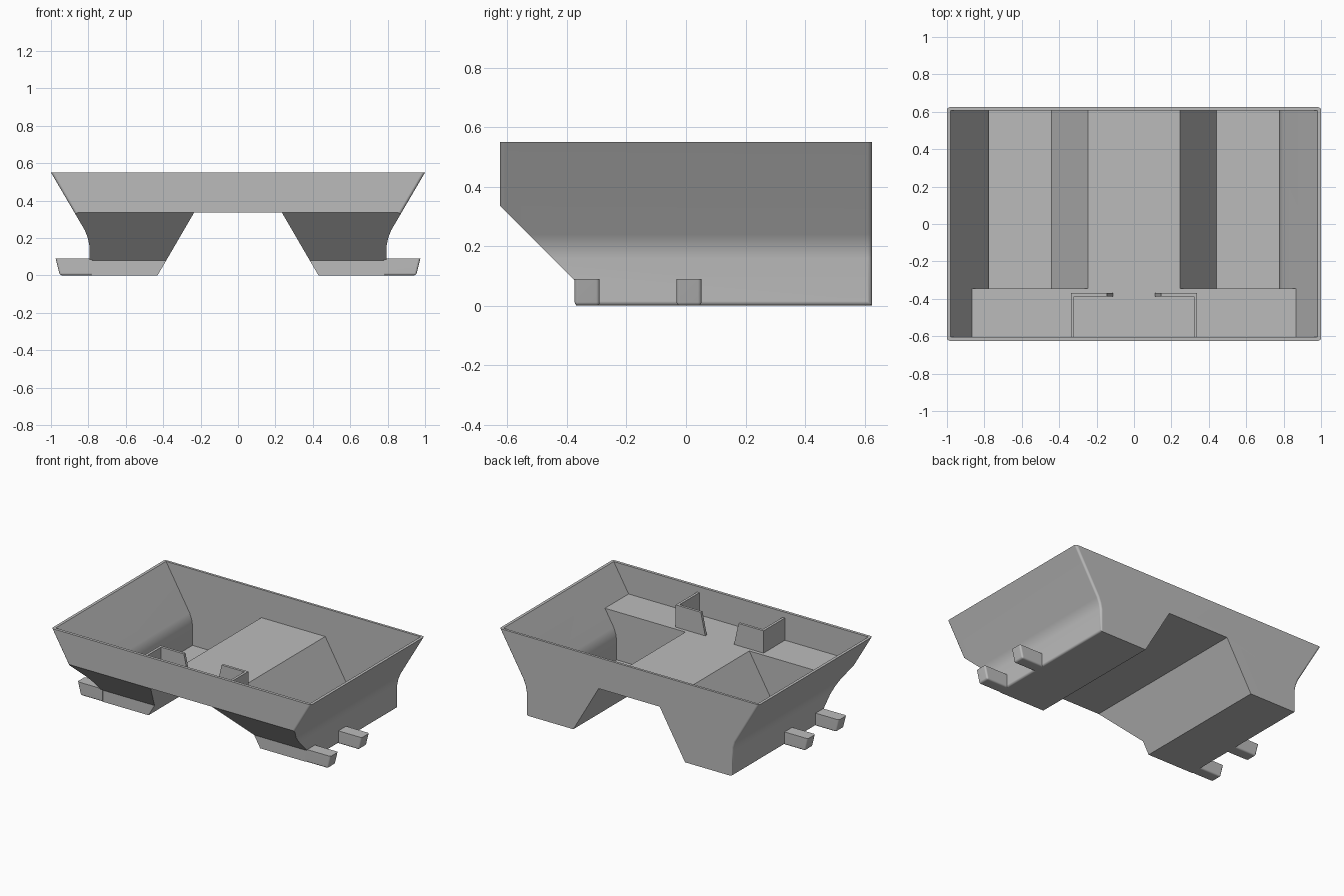
import bpy, bmesh, math

cube = bpy.data.objects.get("Cube")
if cube:
    bpy.data.objects.remove(cube, do_unlink=True)

grey = bpy.data.materials.new("plain grey")
grey.use_nodes = True
COLOR = (0.5, 0.5, 0.5, 1)
grey.diffuse_color = COLOR
grey.node_tree.nodes["Principled BSDF"].inputs["Base Color"].default_value = COLOR


def prism(name, points, axis, lo, hi, round_rule=None, width=0.015):
    """Extrude an outline: axis 'y' takes (x, z) points, axis 'x' takes (y, z) points."""
    place = (lambda p, d: (p[0], d, p[1])) if axis == "y" else (lambda p, d: (d, p[0], p[1]))
    bm = bmesh.new()
    ends = [[bm.verts.new(place(p, d)) for p in points] for d in (lo, hi)]
    for end in ends:
        bm.faces.new(end)
    for i in range(len(points)):
        j = (i + 1) % len(points)
        bm.faces.new((ends[0][i], ends[0][j], ends[1][j], ends[1][i]))
    bmesh.ops.recalc_face_normals(bm, faces=bm.faces)
    if round_rule:
        edges = [e for e in bm.edges if round_rule(e.verts[0].co, e.verts[1].co)]
        bmesh.ops.bevel(bm, geom=edges, offset=width, segments=3, profile=0.5, affect="EDGES")
    mesh = bpy.data.meshes.new(name)
    bm.to_mesh(mesh)
    bm.free()
    mesh.materials.append(grey)
    obj = bpy.data.objects.new(name, mesh)
    bpy.context.collection.objects.link(obj)
    return obj


def activate(obj):
    bpy.ops.object.select_all(action="DESELECT")
    obj.select_set(True)
    bpy.context.view_layer.objects.active = obj


def combine(obj, tool, operation):
    mod = obj.modifiers.new("combine", "BOOLEAN")
    mod.object, mod.operation, mod.solver = tool, operation, "EXACT"
    activate(obj)
    bpy.ops.object.modifier_apply(modifier=mod.name)
    bpy.data.objects.remove(tool, do_unlink=True)


def smooth(obj):
    activate(obj)
    bpy.ops.object.shade_smooth_by_angle(angle=math.radians(35))
    obj.modifiers.new("flat face normals", "WEIGHTED_NORMAL").keep_sharp = True


def mirrored(half):
    return half + [(-x, z) for x, z in reversed(half)]


def shell_edge(a, b):
    """Corners at both ends and the lower outside edge of each leg."""
    outside = min(abs(a.x), abs(b.x)) > 0.78
    at_end = abs(a.y - b.y) < 0.01
    rim = min(a.z, b.z) > 0.5
    foot = max(a.z, b.z) < 0.01
    return outside and ((at_end and not rim) or foot)


# Outer shell: cross-section met with the side outline
outer = mirrored([(1, 0.55), (0.8184, 0.24), (0.803, 0.2), (0.795, 0.16),
                  (0.795, 0), (0.43, 0), (0.235, 0.335)])
body = prism("tray_body", outer, "y", -0.625, 0.625, shell_edge)
side = [(-0.8, 0.7), (-0.8, 0.51), (-0.37, 0.08), (-0.37, -0.1), (0.8, -0.1), (0.8, 0.7)]
combine(body, prism("side_outline", side, "x", -1.2, 1.2), "INTERSECT")

# Hollow: two leg pits behind a raised front shelf
inner = mirrored([(1.0386, 0.65), (0.798, 0.24), (0.783, 0.2), (0.776, 0.16),
                  (0.776, 0.02), (0.441, 0.02), (0.246, 0.355)])
hollow = prism("hollow", inner, "y", -0.8, 0.8)
room = [(-0.605, 0.7), (-0.605, 0.355), (-0.345, 0.355), (-0.345, -0.1),
        (0.608, -0.1), (0.608, 0.7)]
combine(hollow, prism("hollow_outline", room, "x", -1.2, 1.2), "INTERSECT")
combine(body, hollow, "DIFFERENCE")
smooth(body)

for name, s in (("left", 1), ("right", -1)):
    # Tapered pegs on the outside of each leg
    for part, y in (("front", -0.332), ("middle", 0.01)):
        outline = [(s * 0.78, 0), (s * 0.953, 0), (s * 0.975, 0.09), (s * 0.78, 0.09)]
        peg = prism(f"{name}_{part}_peg", outline, "y", y - 0.042, y + 0.042,
                    lambda a, b: min(abs(a.x), abs(b.x)) > 0.9 and min(a.z, b.z) < 0.01
                    or abs(a.x - b.x) > 0.1 and max(a.z, b.z) < 0.01, 0.012)
        smooth(peg)
    # Corner bracket standing on the shelf
    prism(f"{name}_bracket_arm", [(-0.61, 0.35), (-0.375, 0.35), (-0.375, 0.51), (-0.61, 0.51)],
          "x", s * 0.32, s * 0.338)
    prism(f"{name}_bracket_plate", [(s * 0.338, 0.35), (s * 0.11, 0.35),
                                    (s * 0.145, 0.51), (s * 0.338, 0.51)],
          "y", -0.388, -0.37)
